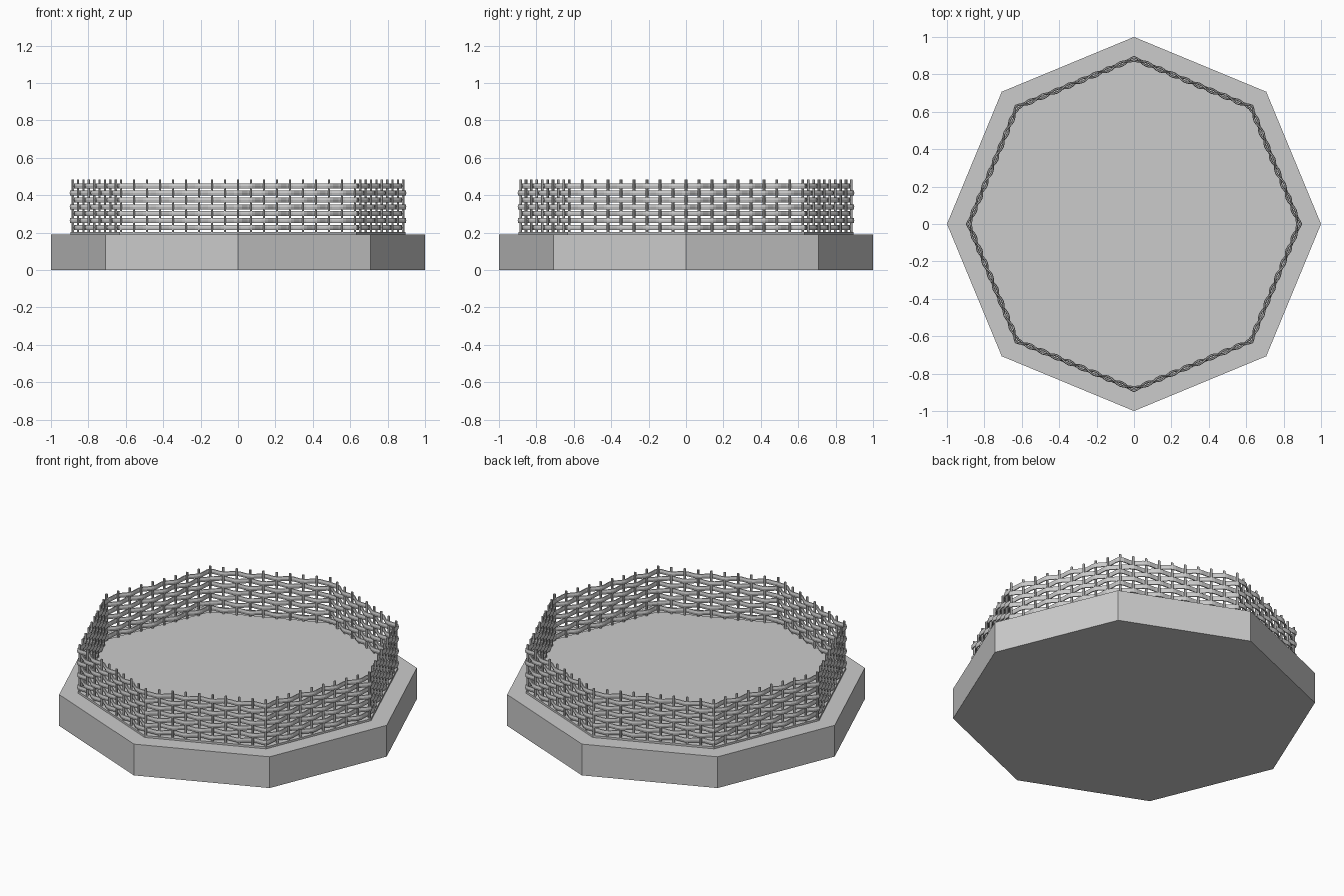
import bpy, bmesh
from math import sin, cos, pi
from mathutils import Vector

if "Cube" in bpy.data.objects:
    bpy.data.objects.remove(bpy.data.objects["Cube"])

SIDES, PER_SIDE, ROWS, SUB = 8, 9, 7, 4
R_FENCE = 0.884
STAKES = SIDES * PER_SIDE


def add_object(name, bm):
    bmesh.ops.recalc_face_normals(bm, faces=bm.faces)
    me = bpy.data.meshes.new(name)
    bm.to_mesh(me)
    bm.free()
    ob = bpy.data.objects.new(name, me)
    bpy.context.collection.objects.link(ob)
    return ob


def octagon_slab(name, r, z0, z1):
    bm = bmesh.new()
    f = bm.faces.new([bm.verts.new((r * cos(k * pi / 4), r * sin(k * pi / 4), z0))
                      for k in range(SIDES)])
    top = bmesh.ops.extrude_face_region(bm, geom=[f])
    bmesh.ops.translate(bm, vec=(0, 0, z1 - z0),
                        verts=[v for v in top['geom'] if isinstance(v, bmesh.types.BMVert)])
    if f.is_valid is False or len(bm.faces) < SIDES + 2:
        bmesh.ops.holes_fill(bm, edges=bm.edges)
    return add_object(name, bm)


def fence_point(t):
    """Point and outward direction on the octagon; t counts stakes."""
    s = t / PER_SIDE
    k = int(s)
    f = s - k
    a, b = k * pi / 4, (k + 1) * pi / 4
    p = Vector((cos(a), sin(a), 0)).lerp(Vector((cos(b), sin(b), 0)), f) * R_FENCE
    ang = a if f < 1e-6 else (a + b) / 2
    return p, Vector((cos(ang), sin(ang), 0))


# Base and thin sill under the fence
octagon_slab("base", 1.0, 0.0, 0.19)
octagon_slab("sill", 0.895, 0.19, 0.202)

# Upright stakes
bm = bmesh.new()
for i in range(STAKES):
    p, n = fence_point(i)
    geo = bmesh.ops.create_cone(bm, cap_ends=True, segments=6, radius1=0.007,
                                radius2=0.007, depth=0.286)
    bmesh.ops.translate(bm, verts=geo['verts'], vec=(p.x, p.y, 0.341))
add_object("fence_stakes", bm)

# Horizontal strands weaving in and out of the stakes
bm = bmesh.new()
for row in range(ROWS):
    z = 0.227 + row * 0.037
    rings = []
    for j in range(STAKES * SUB):
        t = j / SUB
        p, n = fence_point(t)
        off = 0.010 * cos(pi * t) * (1 if row % 2 else -1)
        ring = []
        for c in range(6):
            a = c * pi / 3
            q = p + n * (off + 0.006 * cos(a))
            ring.append(bm.verts.new((q.x, q.y, z + 0.0155 * sin(a))))
        rings.append(ring)
    for r0, r1 in zip(rings, rings[1:] + rings[:1]):
        for c in range(6):
            d = (c + 1) % 6
            bm.faces.new((r0[c], r0[d], r1[d], r1[c]))
add_object("fence_strands", bm)
